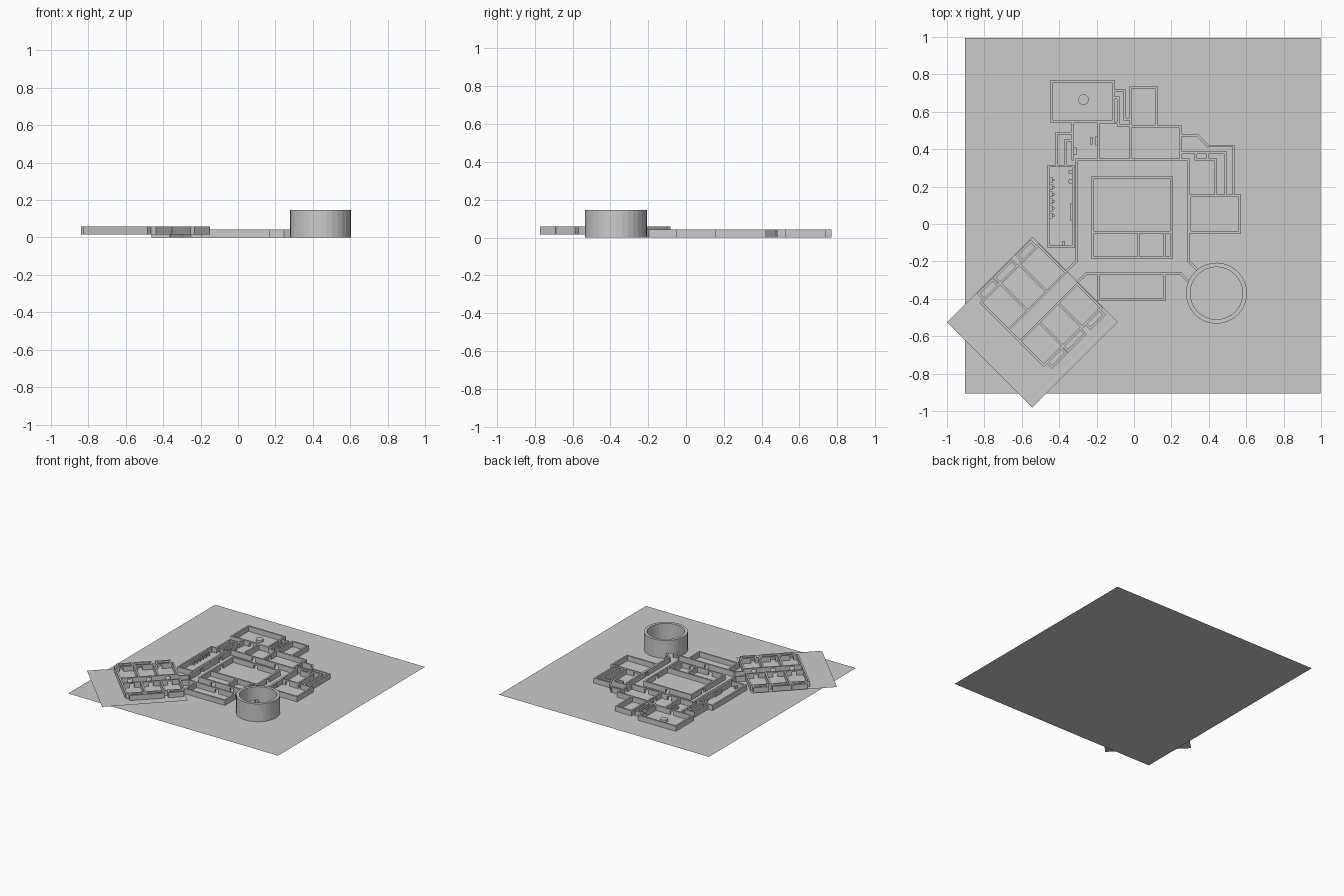
import bpy, bmesh, math
from mathutils import Vector, Matrix

if "Cube" in bpy.data.objects:
    bpy.data.objects.remove(bpy.data.objects["Cube"])

T, H = 0.013, 0.042          # wall thickness and height
DOOR_W, DOOR_H = 0.035, 0.030

grey = bpy.data.materials.new("plain grey")
grey.diffuse_color = (0.6, 0.6, 0.6, 1)
grey.use_nodes = True
grey.node_tree.nodes["Principled BSDF"].inputs["Base Color"].default_value = grey.diffuse_color


def finish(name, bm, matrix=None):
    me = bpy.data.meshes.new(name)
    bm.to_mesh(me)
    bm.free()
    me.materials.append(grey)
    ob = bpy.data.objects.new(name, me)
    if matrix:
        ob.matrix_world = matrix
    bpy.context.collection.objects.link(ob)
    return ob


def box(bm, x0, x1, y0, y1, z0, z1, m=Matrix()):
    s = Matrix.Diagonal((x1 - x0, y1 - y0, z1 - z0, 1))
    c = Matrix.Translation(((x0 + x1) / 2, (y0 + y1) / 2, (z0 + z1) / 2))
    bmesh.ops.create_cube(bm, size=1, matrix=m @ c @ s)


def wall(bm, p, q, doors=()):
    """Straight wall; doors are fractions along its length, each with a lintel."""
    d = Vector(q) - Vector(p)
    m = Matrix.Translation((p[0], p[1], 0)) @ Matrix.Rotation(math.atan2(d.y, d.x), 4, 'Z')
    x = -T / 2
    for f in doors:
        a, b = f * d.length - DOOR_W / 2, f * d.length + DOOR_W / 2
        box(bm, x, a, -T / 2, T / 2, 0, H, m)
        box(bm, a, b, -T / 2, T / 2, DOOR_H, H, m)
        x = b
    box(bm, x, d.length + T / 2, -T / 2, T / 2, 0, H, m)


def walls(name, *paths, doors=None, matrix=None):
    """doors maps (path number, segment number) to door fractions."""
    bm = bmesh.new()
    for i, path in enumerate(paths):
        for j in range(len(path) - 1):
            wall(bm, path[j], path[j + 1], (doors or {}).get((i, j), ()))
    return finish(name, bm, matrix)


def rect(x0, x1, y0, y1):   # bottom, right, top, left
    return [(x0, y0), (x1, y0), (x1, y1), (x0, y1), (x0, y0)]


def sheet(name, half, matrix):
    bm = bmesh.new()
    bmesh.ops.create_grid(bm, x_segments=1, y_segments=1, size=half)
    return finish(name, bm, matrix)


def disc(name, x, y, r, h):
    bm = bmesh.new()
    bmesh.ops.create_cone(bm, cap_ends=True, segments=24, radius1=r, radius2=r, depth=h,
                          matrix=Matrix.Translation((x, y, h / 2)))
    return finish(name, bm)


# floors: large base and the raised, turned sheet under the wing
wing_m = Matrix.Translation((-0.543, -0.525, 0.016)) @ Matrix.Rotation(math.pi / 4, 4, 'Z')
sheet("base_floor", 0.95, Matrix.Translation((0.046, 0.045, 0)))
sheet("wing_floor", 0.3225, wing_m)

# ring hall around the central block
walls("ring_hall_walls",
      [(-.361, -.252), (-.307, -.198), (-.307, .345), (.291, .345), (.291, -.198), (.34, -.247)],
      [(-.30, -.308), (-.254, -.265), (.249, -.265), (.297, -.313)],
      doors={(0, 1): (.3, .75), (0, 2): (.35, .7), (0, 3): (.45,), (1, 1): (.5,)})
walls("central_block_walls", rect(-.221, .2, -.18, .25),
      [(-.221, -.043), (.2, -.043)], [(.024, -.043), (.024, -.18)], [(.163, -.043), (.163, -.18)],
      doors={(0, 0): (.3, .7), (0, 2): (.5,), (0, 1): (.65,), (0, 3): (.35,)})

# rooms around the hall
walls("north_west_room_walls", rect(-.44, -.11, .546, .763), doors={(0, 0): (.55,), (0, 1): (.7,)})
walls("workshop_walls", [(-.328, .54), (-.328, .345)], [(-.19, .54), (-.19, .345)],
      doors={(0, 0): (.37,)})
walls("west_room_walls", rect(-.456, -.324, -.122, .31), doors={(0, 2): (.52,), (0, 1): (.45,)})
walls("north_room_walls", rect(-.018, .12, .522, .73))
walls("north_hall_walls", [(-.19, .54), (-.09, .54)], [(-.018, .522), (-.018, .345)],
      [(.12, .52), (.25, .52), (.25, .345)], doors={(2, 1): (.55,), (1, 0): (.5,)})
walls("east_room_walls", rect(.297, .565, -.045, .15), doors={(0, 2): (.43, .81), (0, 3): (.5,)})
walls("south_room_walls", [(-.19, -.265), (-.19, -.405), (.162, -.405), (.162, -.265)])

# winding passages between rooms
walls("west_passage_walls", [(-.414, .31), (-.414, .485), (-.328, .485)],
      [(-.366, .31), (-.366, .447), (-.328, .447)])
walls("north_passage_walls", [(-.104, .712), (-.05, .712), (-.05, .56), (-.02, .56)],
      [(-.104, .676), (-.085, .676), (-.085, .528), (-.02, .525)])
walls("east_passage_walls",
      [(.25, .474), (.338, .474), (.395, .417), (.532, .417), (.532, .15)],
      [(.329, .38), (.395, .38), (.395, .348)], [(.395, .38), (.49, .38), (.49, .15)],
      [(.25, .38), (.329, .38), (.329, .345), (.436, .345), (.436, .15)])

# round tower with a door towards the hall
bm = bmesh.new()
N, c = 32, Vector((.441, -.37, 0))
rings = []
for r, z in ((.163, 0), (.163, .146), (.14, .146), (.14, 0)):
    rings.append([bm.verts.new(c + Vector((r * math.cos(2 * math.pi * k / N),
                                           r * math.sin(2 * math.pi * k / N), z))) for k in range(N)])
for a, b in zip(rings, rings[1:] + rings[:1]):
    for k in range(N):
        n = (k + 1) % N
        bm.faces.new((a[k], a[n], b[n], b[k]))
bmesh.ops.recalc_face_normals(bm, faces=bm.faces)
tower = finish("round_tower", bm)
bm = bmesh.new()
box(bm, .12, .18, -.03, .03, -.02, .036)
cutter = finish("tower_door_cutter", bm, Matrix.Translation(c) @ Matrix.Rotation(math.radians(135), 4, 'Z'))
cutter.hide_render = True
cutter.hide_set(True)
mod = tower.modifiers.new("door", 'BOOLEAN')
mod.operation, mod.object, mod.solver = 'DIFFERENCE', cutter, 'EXACT'

# turned wing: two rows of three rooms either side of a corridor
U0, U1, L = -.12, .315, .435
walls("wing_end_wall", [(U0, -.205), (U0, .268)], matrix=wing_m)
for side, (inner, outer, bay) in {"north": (.062, .268, .312), "south": (-.025, -.205, -.243)}.items():
    paths = [[(U0, inner), (U1, inner)], [(U0, outer), (U1, outer)]]
    paths += [[(U0 + L * k / 3, inner), (U0 + L * k / 3, outer)] for k in (1, 2, 3)]
    walls(side + "_wing_rooms", *paths, matrix=wing_m,
          doors={(0, 0): (.17, .5, .83), (1, 0): (.1, .43, .77)})
    # stepped bays along the outside
    w = L / 3
    step = outer + (bay - outer) * .55
    walls(side + "_wing_bays", *[[(U0 + w * k + .025, outer), (U0 + w * k + .025, step if k == 1 else bay),
                                  (U0 + w * k + .13, bay), (U0 + w * k + .13, outer)] if k != 1 else
                                 [(U0 + w * k, outer), (U0 + w * k, bay),
                                  (U0 + w * k + .13, bay), (U0 + w * k + .13, outer)]
                                 for k in range(3)], matrix=wing_m)

# furniture
disc("round_table", -.27, .665, .028, .018)
disc("west_stool_back", -.34, .278, .012, .02)
disc("west_stool_front", -.34, .228, .012, .02)
bm = bmesh.new()
for k in range(6):
    y = .235 - k * .038
    box(bm, -.45, -.437, y - .015, y + .015, 0, .022)
    box(bm, -.437, -.424, y - .006, y + .006, 0, .012)
finish("west_bench_row", bm)
bm = bmesh.new()
box(bm, -.342, -.33, .02, .11, 0, .025)
box(bm, -.385, -.37, -.115, -.09, 0, .02)
box(bm, -.235, -.222, .425, .465, 0, .015)
box(bm, -.205, -.197, .42, .47, 0, .02)
box(bm, -.32, -.308, .37, .41, 0, .02)
finish("consoles", bm)
